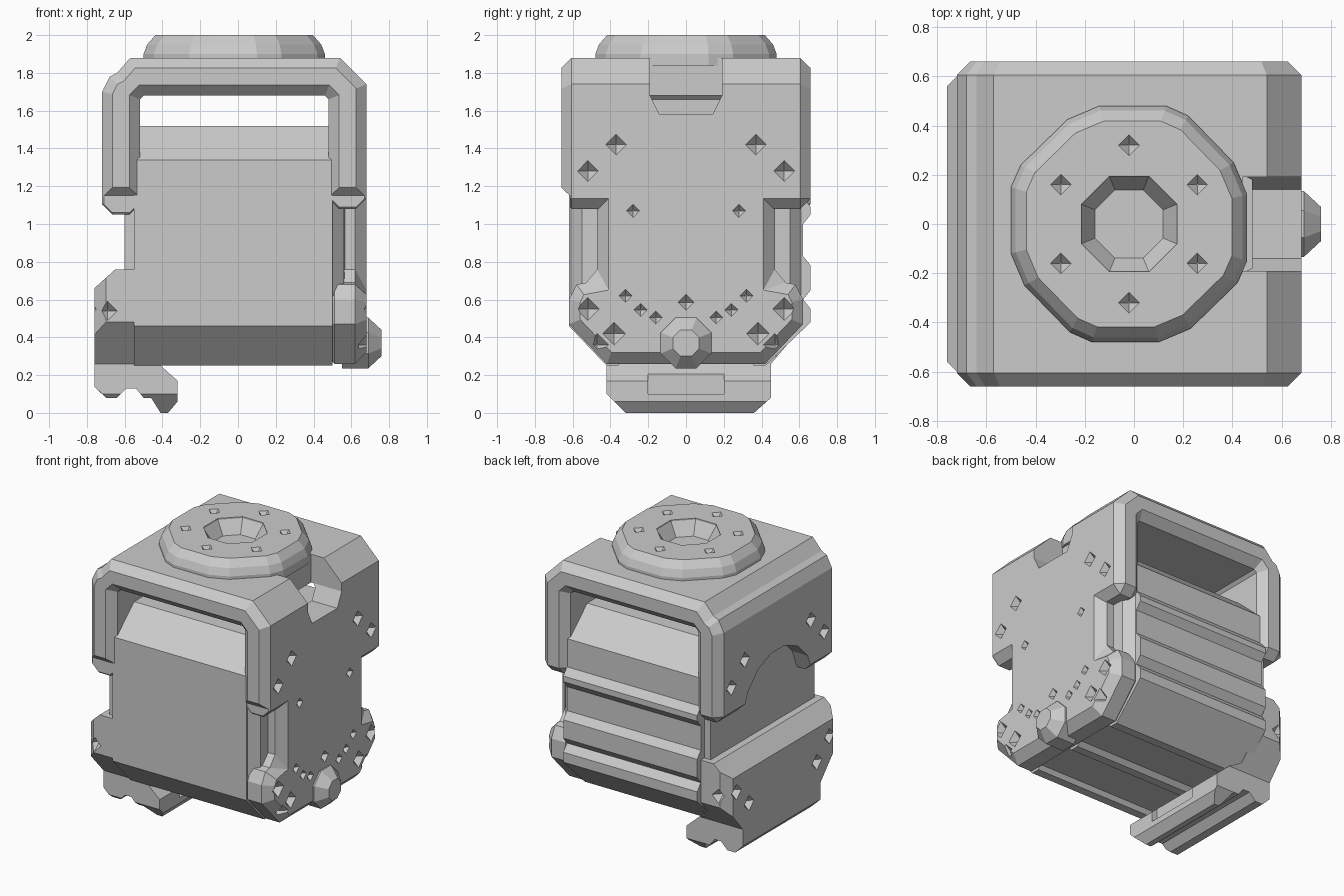
import bpy, bmesh, math

if "Cube" in bpy.data.objects:
    bpy.data.objects.remove(bpy.data.objects["Cube"])

grey = bpy.data.materials.new("plain_grey")
grey.use_nodes = True
grey.diffuse_color = (0.6, 0.6, 0.6, 1)
grey.node_tree.nodes["Principled BSDF"].inputs["Base Color"].default_value = (0.6, 0.6, 0.6, 1)

PLACE = {"x": lambda a, b, t: (t, a, b), "y": lambda a, b, t: (a, t, b), "z": lambda a, b, t: (a, b, t)}


def finish(name, bm):
    bmesh.ops.recalc_face_normals(bm, faces=bm.faces)
    mesh = bpy.data.meshes.new(name)
    bm.to_mesh(mesh)
    bm.free()
    mesh.materials.append(grey)
    obj = bpy.data.objects.new(name, mesh)
    bpy.context.collection.objects.link(obj)
    return obj


def loft(name, rings):
    """Join equal rings of points and cap both ends."""
    bm = bmesh.new()
    rows = [[bm.verts.new(p) for p in ring] for ring in rings]
    n = len(rows[0])
    for low, high in zip(rows, rows[1:]):
        for i in range(n):
            bm.faces.new((low[i], low[(i + 1) % n], high[(i + 1) % n], high[i]))
    bm.faces.new(rows[0])
    bm.faces.new(rows[-1])
    return finish(name, bm)


def prism(name, profile, axis, lo, hi):
    return loft(name, [[PLACE[axis](a, b, t) for a, b in profile] for t in (lo, hi)])


def ring(axis, sides, radius, t, ca=0, cb=0, turn=0.5):
    angles = [2 * math.pi * (i + turn) / sides for i in range(sides)]
    return [PLACE[axis](ca + radius * math.cos(w), cb + radius * math.sin(w), t) for w in angles]


def apply_modifier(obj, kind, **settings):
    mod = obj.modifiers.new(kind.lower(), kind)
    for key, value in settings.items():
        setattr(mod, key, value)
    bpy.context.view_layer.objects.active = obj
    bpy.ops.object.modifier_apply(modifier=mod.name)


def bevel(obj, width, angle=60):
    apply_modifier(obj, "BEVEL", width=width, segments=1, limit_method="ANGLE",
                   angle_limit=math.radians(angle), use_clamp_overlap=False)


def combine(obj, tool, operation="DIFFERENCE"):
    apply_modifier(obj, "BOOLEAN", object=tool, operation=operation, solver="EXACT")
    bpy.data.objects.remove(tool)


def pit(obj, axis, a, b, t, radius=0.042):
    """Cut a small four-sided dimple."""
    rings = [ring(axis, 4, r, t + d, a, b, 0) for r, d in ((0.004, -radius), (radius, 0), (0.004, radius))]
    combine(obj, loft("pit_cutter", rings))


def mirrored(points):
    """Close a half outline with its mirror image."""
    return points + [(-a, b) for a, b in reversed(points)]


# Inner body with ribbed back, grooved base and sloped top edges
prism("inner_body", [(-.62, .46), (-.42, .25), (-.36, .25), (-.34, .28), (-.06, .28), (-.03, .25), (.03, .25),
                     (.06, .28), (.34, .28), (.36, .25), (.42, .25), (.66, .48), (.66, .55), (.62, .6),
                     (.66, .65), (.66, .78), (.62, .83), (.62, 1.0), (.66, 1.05), (.66, 1.09),
                     (.62, 1.14), (.62, 1.34), (.42, 1.52), (-.42, 1.52), (-.62, 1.34)], "x", -.55, .5)
prism("left_core", mirrored([(.58, .6), (.58, 1.15), (.5, 1.4)]), "x", -.6, -.5)
prism("right_core", [(.4, -.61), (.5, -.61), (.56, -.55), (.57, -.4), (.57, .4), (.56, .55), (.5, .61), (.4, .61)],
      "z", .62, 1.14)

# Arched upper housing, open from front to back
housing = prism("housing", [(-.72, 1.05), (-.72, 1.7), (-.68, 1.78), (-.64, 1.8), (-.57, 1.88), (.54, 1.88),
                            (.68, 1.74), (.68, 1.08), (.48, 1.08), (.48, 1.66), (.46, 1.68), (-.5, 1.68),
                            (-.52, 1.66), (-.52, 1.05)], "y", -.66, .66)
bevel(housing, .055)
combine(housing, prism("leg_step_cutter", [(-.7, 1.0), (-.615, 1.0), (-.615, 1.15), (-.7, 1.23)], "x", -1, 1))
combine(housing, prism("notch_cutter", mirrored([(.19, 1.95), (.19, 1.68), (.14, 1.58)]), "x", .44, .9))
combine(housing, loft("arch_cutter", [ring("x", 16, .4, t, 0, .96) for t in (-.9, -.58)]))
for side in (-1, 1):
    for y, z in ((.37, 1.42), (.52, 1.28)):
        pit(housing, "x", side * y, z, .68, .055)
        pit(housing, "x", side * y, z, -.72, .055)

# Right side panel with flared foot
panel = prism("right_panel", mirrored([(.47, 1.25), (.47, .7), (.58, .68), (.62, .6),
                                       (.62, .47), (.42, .26)]), "x", .45, .68)
bevel(panel, .06, 70)
for side in (-1, 1):
    for y, z in ((.28, 1.07), (.32, .62), (.24, .545), (.16, .505)):
        pit(panel, "x", side * y, z, .68, .035)
    for y, z in ((.52, .55), (.38, .42), (.47, .36)):
        pit(panel, "x", side * y, z, .68, .06)
pit(panel, "x", 0, .585, .68)

# Round knob low on the right panel
loft("side_knob", [ring("x", 8, r, t, 0, .37) for r, t in ((.145, .55), (.145, .69), (.075, .76))])

# Left lower block and the hooked foot below it
foot = prism("left_foot", [(-.5, .76), (-.65, .76), (-.76, .66), (-.76, .14), (-.7, .08), (-.64, .08), (-.59, .13),
                           (-.54, .13), (-.5, .08), (-.46, .08), (-.41, 0), (-.37, 0), (-.32, .06), (-.32, .17),
                           (-.42, .26), (-.5, .3)], "y", -.7, .7)
combine(foot, prism("end_shape", [(-.62, .9), (-.62, .48), (-.42, .26), (-.42, .1), (-.32, 0), (.36, 0), (.45, .08),
                                  (.45, .26), (.62, .46), (.62, .9)], "x", -1, 0), "INTERSECT")
combine(foot, prism("plan_shape", [(-.77, -.55), (-.68, -.64), (0, -.64), (0, .64), (-.68, .64), (-.77, .55)],
                    "z", -.1, 1), "INTERSECT")
combine(foot, prism("foot_notch", mirrored([(.2, .1), (.2, .24), (.14, .3)]), "x", -.36, -.2))
for side in (-1, 1):
    for y, z in ((.52, .55), (.38, .42)):
        pit(foot, "x", side * y, z, -.76, .055)
    pit(foot, "y", -.69, .54, side * .63, .06)

# Turntable disc on top with a centre recess and six dimples
CX = -.02
quarter = [(.15, .48), (.24, .44), (.425, .25), (.48, .12)]
outline = []
for turn in range(4):
    outline += quarter
    quarter = [(b, -a) for a, b in quarter]
disc = loft("top_disc", [[(CX + a * k, b * k, z) for a, b in outline] for k, z in
                         ((1, 1.84), (1, 1.9), (.96, 1.95), (.87, 2.0))])
combine(disc, loft("recess_cutter", [ring("z", 8, r, z, CX, 0) for r, z in ((.15, 1.9), (.21, 1.99), (.21, 2.1))]))
for i in range(6):
    w = math.radians(30 + 60 * i)
    pit(disc, "z", CX + .32 * math.cos(w), .32 * math.sin(w), 2.0)
